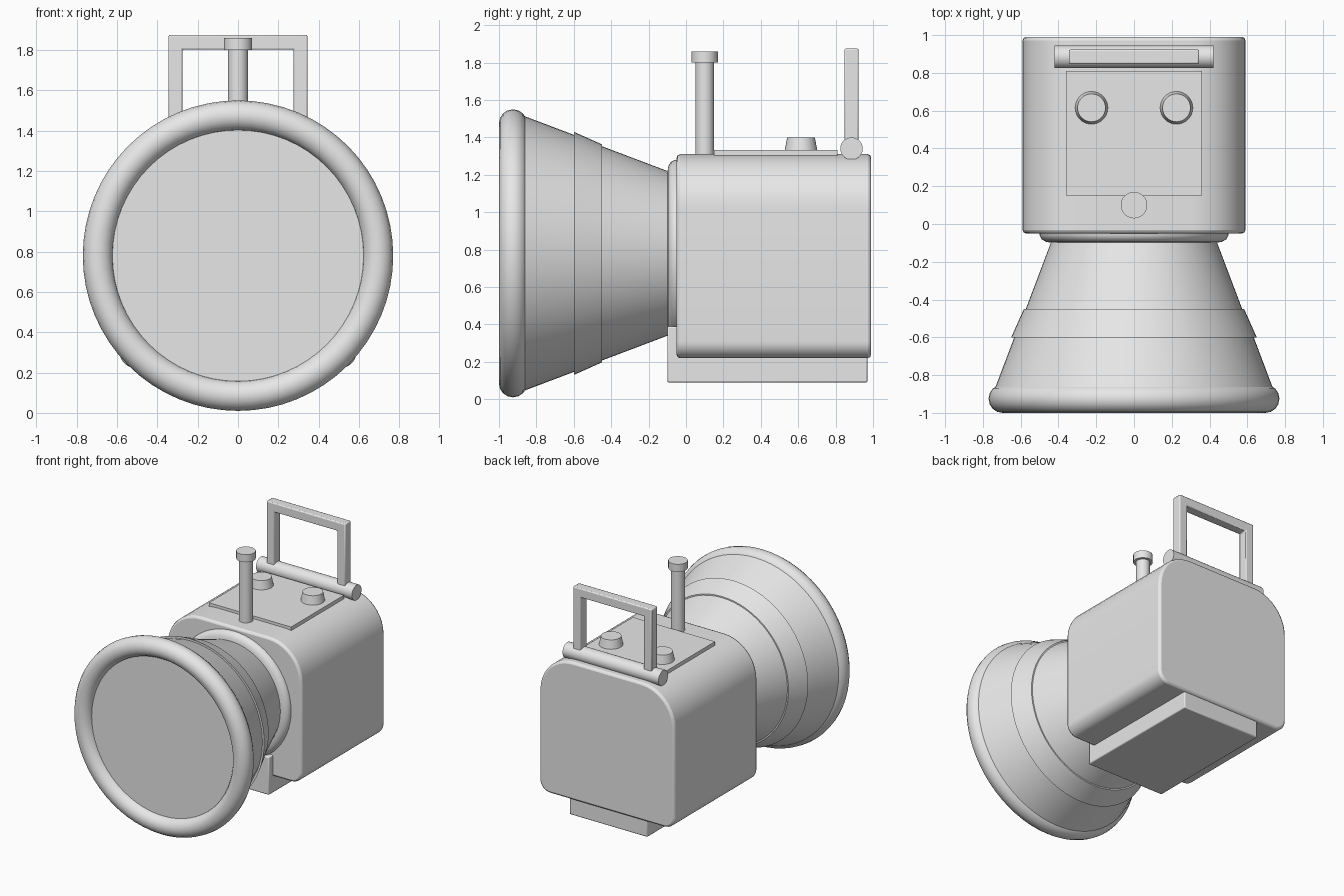
import bpy, bmesh, math
from mathutils import Matrix

if "Cube" in bpy.data.objects:
    bpy.data.objects.remove(bpy.data.objects["Cube"])

grey = bpy.data.materials.new("light grey")
grey.diffuse_color = (0.8, 0.8, 0.8, 1)
grey.use_nodes = True
grey.node_tree.nodes["Principled BSDF"].inputs["Base Color"].default_value = grey.diffuse_color
CZ = 0.78  # height of the lamp axis


def finish(name, bm, bevel=0, segs=2, angle=35):
    bmesh.ops.remove_doubles(bm, verts=bm.verts, dist=1e-5)
    bmesh.ops.recalc_face_normals(bm, faces=bm.faces)
    me = bpy.data.meshes.new(name)
    bm.to_mesh(me)
    bm.free()
    me.materials.append(grey)
    ob = bpy.data.objects.new(name, me)
    bpy.context.collection.objects.link(ob)
    bpy.ops.object.select_all(action='DESELECT')
    bpy.context.view_layer.objects.active = ob
    ob.select_set(True)
    if bevel:
        mod = ob.modifiers.new("soft_edges", 'BEVEL')
        mod.width, mod.segments = bevel, segs
        mod.limit_method, mod.angle_limit = 'ANGLE', math.radians(40)
    bpy.ops.object.shade_smooth_by_angle(angle=math.radians(angle))
    return ob


def box(name, x0, x1, y0, y1, z0, z1, bevel=0):
    bm = bmesh.new()
    bmesh.ops.create_cube(bm, size=1)
    bmesh.ops.scale(bm, vec=(x1 - x0, y1 - y0, z1 - z0), verts=bm.verts)
    bmesh.ops.translate(bm, vec=((x0 + x1) / 2, (y0 + y1) / 2, (z0 + z1) / 2), verts=bm.verts)
    return finish(name, bm, bevel)


def lathe(name, profile, centre, axis='Z', n=64):
    """Spin (radius, offset) pairs around a vertical or front-to-back axis or side axis."""
    bm = bmesh.new()
    vs = [bm.verts.new((r, 0, h)) for r, h in profile]
    es = [bm.edges.new(p) for p in zip(vs, vs[1:])]
    bmesh.ops.spin(bm, geom=vs + es, cent=(0, 0, 0), axis=(0, 0, 1),
                   angle=2 * math.pi, steps=n)
    turn = {'Z': Matrix(), 'Y': Matrix.Rotation(-math.pi / 2, 4, 'X'),
            'X': Matrix.Rotation(math.pi / 2, 4, 'Y')}[axis]
    bmesh.ops.transform(bm, matrix=Matrix.Translation(centre) @ turn, verts=bm.verts)
    return finish(name, bm)


def extrude_y(name, outline, y0, y1, bevel):
    bm = bmesh.new()
    face = bm.faces.new([bm.verts.new((x, y0, z)) for x, z in outline])
    ext = bmesh.ops.extrude_face_region(bm, geom=[face], use_keep_orig=True)
    moved = [v for v in ext['geom'] if isinstance(v, bmesh.types.BMVert)]
    bmesh.ops.translate(bm, vec=(0, y1 - y0, 0), verts=moved)
    return finish(name, bm, bevel)


# Battery case: broad round shoulders, tighter lower corners
outline = []
for sx, z, r, start in ((1, 1.31, 0.29, 0), (-1, 1.31, 0.29, 90),
                        (-1, 0.22, 0.09, 180), (1, 0.22, 0.09, 270)):
    cz = z - r if z > 1 else z + r
    for i in range(11):
        a = math.radians(start + 9 * i)
        outline.append((sx * (0.59 - r) + r * math.cos(a), cz + r * math.sin(a)))
extrude_y("battery_case", outline, -0.05, 0.99, 0.018)

# Foot block
box("foot_block", -0.34, 0.34, -0.10, 0.97, 0.09, 0.39, 0.008)

# Lamp: collar, flared horn with raised band, rim and lens
axis_point = (0, 0, CZ)
lathe("collar", [(0, 0), (0.5, 0), (0.5, -0.06), (0.49, -0.08), (0.465, -0.095), (0.43, -0.10), (0, -0.10)],
      axis_point, 'Y')
lathe("horn", [(0, -0.08), (0.433, -0.08), (0.573, -0.45), (0.583, -0.45), (0.65, -0.60),
               (0.634, -0.60), (0.74, -0.88), (0.70, -0.92), (0, -0.92)], axis_point, 'Y')
ring = [(0.695 + 0.075 * math.cos(i * math.pi / 8), -0.925 + 0.075 * math.sin(i * math.pi / 8))
        for i in range(17)]
lathe("rim", ring, axis_point, 'Y')
lathe("lens", [(0, -0.94), (0.625, -0.94), (0.625, -0.91), (0, -0.91)], axis_point, 'Y')

# Control panel with two knobs
box("control_panel", -0.36, 0.36, 0.15, 0.81, 1.29, 1.332)
for side, sx in (("left", -1), ("right", 1)):
    lathe(side + "_knob", [(0, 1.32), (0.089, 1.32), (0.074, 1.40), (0, 1.40)],
          (sx * 0.225, 0.615, 0), n=32)

# Upright post and its cap
lathe("post", [(0, 1.28), (0.05, 1.28), (0.05, 1.81), (0, 1.81)], (0, 0.10, 0), n=32)
lathe("post_cap", [(0, 1.80), (0.07, 1.80), (0.07, 1.86), (0, 1.86)], (0, 0.10, 0), n=32)

# Hinge rod and carrying handle
lathe("hinge_rod", [(0, -0.42), (0.06, -0.42), (0.06, 0.42), (0, 0.42)], (0, 0.885, 1.34), 'X', 32)
extrude_y("handle", [(-0.345, 1.34), (-0.345, 1.875), (0.345, 1.875), (0.345, 1.34),
                     (0.275, 1.34), (0.275, 1.803), (-0.275, 1.803), (-0.275, 1.34)],
          0.847, 0.923, 0.008)
